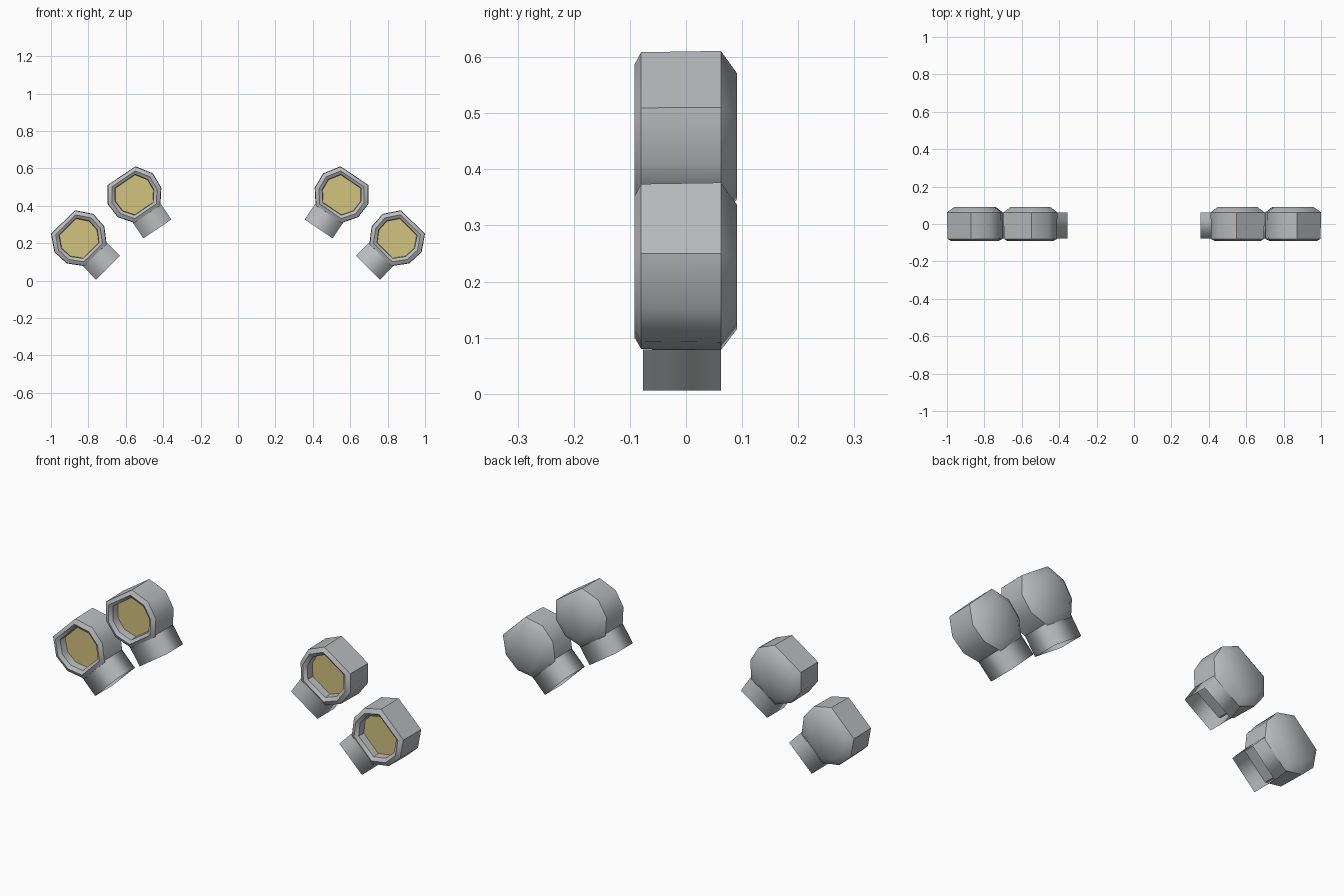
import bpy, bmesh, math
from mathutils import Vector

if "Cube" in bpy.data.objects:
    bpy.data.objects.remove(bpy.data.objects["Cube"])


def material(name, rgb):
    m = bpy.data.materials.new(name)
    m.diffuse_color = (*rgb, 1)
    m.use_nodes = True
    m.node_tree.nodes["Principled BSDF"].inputs["Base Color"].default_value = m.diffuse_color
    return m


GREY = material("grey metal", (0.50, 0.51, 0.52))
YELLOW = material("pale yellow lens", (0.63, 0.55, 0.21))

# Octagonal pod outline: u across the neck, v away from the neck
HALF = [(0.09, 0.125), (0.146, 0.042), (0.141, -0.047), (0.083, -0.124)]
OUTLINE = HALF + [(-u, v) for u, v in reversed(HALF)]
NECK = [(-0.09, -0.077), (0.09, -0.077), (0.09, 0.062), (-0.09, 0.062)]


def loft(name, rings, mat, angle, cap_start=True, cap_end=True):
    """Skin a list of point rings into one object."""
    bm = bmesh.new()
    loops = [[bm.verts.new(p) for p in r] for r in rings]
    n = len(loops[0])
    for a, b in zip(loops, loops[1:]):
        for i in range(n):
            j = (i + 1) % n
            bm.faces.new((a[i], a[j], b[j], b[i]))
    if cap_start:
        bm.faces.new(loops[0])
    if cap_end:
        bm.faces.new(loops[-1])
    bmesh.ops.recalc_face_normals(bm, faces=bm.faces)
    me = bpy.data.meshes.new(name)
    bm.to_mesh(me)
    bm.free()
    me.materials.append(mat)
    ob = bpy.data.objects.new(name, me)
    bpy.context.collection.objects.link(ob)
    bpy.ops.object.select_all(action='DESELECT')
    ob.select_set(True)
    bpy.context.view_layer.objects.active = ob
    bpy.ops.object.shade_smooth_by_angle(angle=math.radians(angle))


def lamp(label, side, cx, cz, tilt):
    """One lamp pod: housing, recessed lens and open mounting neck."""
    c, s = math.cos(math.radians(tilt)), math.sin(math.radians(tilt))

    def place(u, y, v):
        return Vector((side * (cx + u * c + v * s), y, cz - u * s + v * c))

    def ring(y, k):
        return [place(u * k, y, v * k) for u, v in OUTLINE]

    # housing: recess floor, inner wall, rim, side wall, rounded back
    loft(label + "_housing",
         [ring(y, k) for y, k in [(-0.035, 0.70), (-0.08, 0.72), (-0.092, 0.84),
                                  (-0.08, 0.985), (0.062, 1.0), (0.091, 0.74)]],
         GREY, 40)
    # lens plate in the recess
    loft(label + "_lens", [ring(-0.042, 0.705), ring(-0.036, 0.705)], YELLOW, 30)
    # mounting neck, open at the end
    loft(label + "_neck",
         [[place(u, y, v) for u, y in NECK] for v in (-0.115, -0.218)],
         GREY, 100, False, False)


for side, word in ((1, "right"), (-1, "left")):
    lamp(word + "_inner_lamp", side, 0.553, 0.457, 34)
    lamp(word + "_outer_lamp", side, 0.848, 0.224, 44.5)
